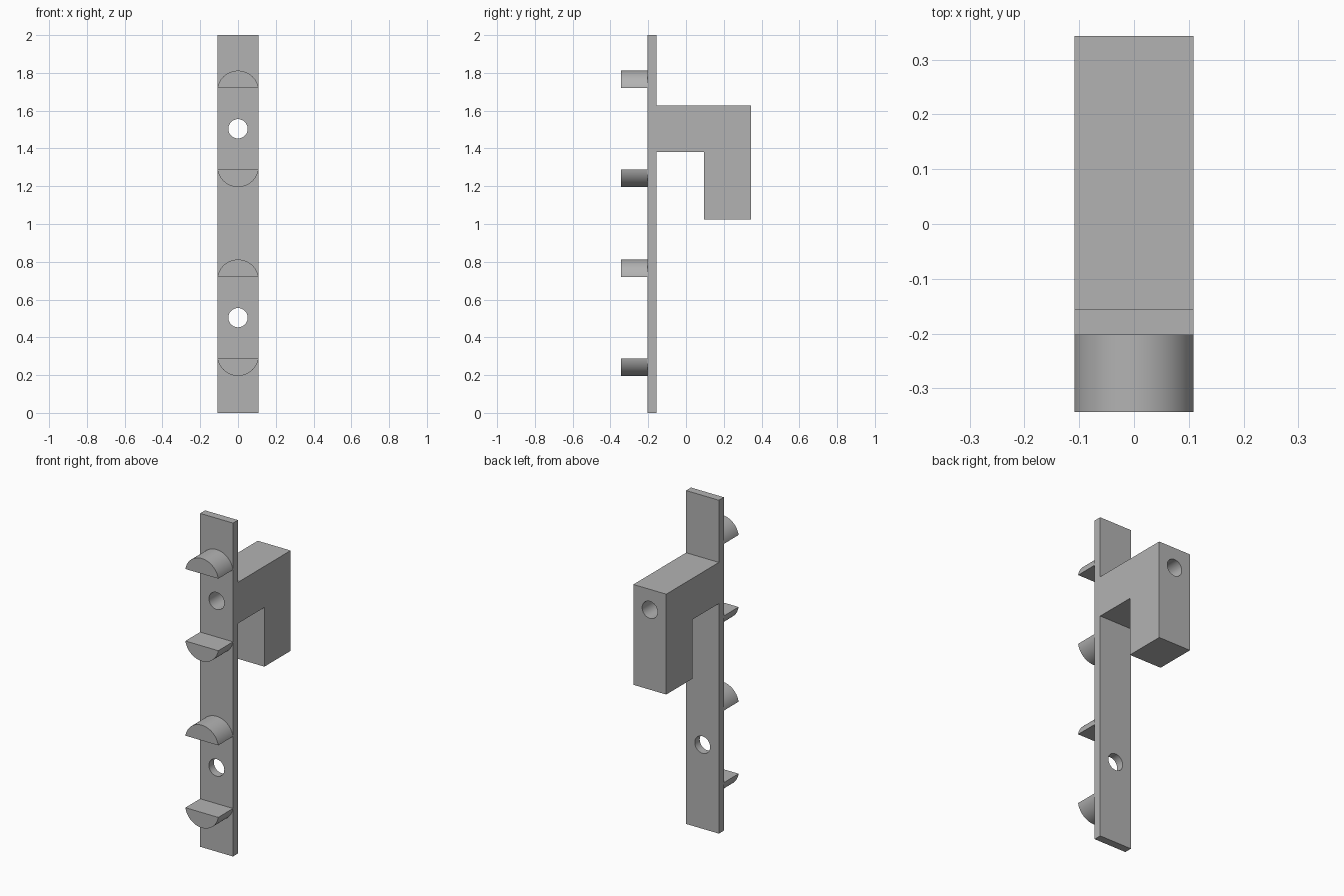
import bpy
import bmesh
import math
from mathutils import Matrix, Vector

cube = bpy.data.objects.get("Cube")
if cube:
    bpy.data.objects.remove(cube, do_unlink=True)

HALF_W = 0.109
FRONT, PLATE_FRONT, PLATE_BACK, BACK = -0.343, -0.203, -0.156, 0.343

grey = bpy.data.materials.new("plain_grey")
grey.use_nodes = True
colour = (0.45, 0.45, 0.45, 1)
grey.diffuse_color = colour
grey.node_tree.nodes["Principled BSDF"].inputs["Base Color"].default_value = colour


def extrude(name, points, sweep):
    """Solid made by sweeping a closed outline along a vector."""
    bm = bmesh.new()
    face = bm.faces.new([bm.verts.new(p) for p in points])
    moved = bmesh.ops.extrude_face_region(bm, geom=[face])["geom"]
    bmesh.ops.translate(bm, vec=Vector(sweep),
                        verts=[v for v in moved if isinstance(v, bmesh.types.BMVert)])
    bmesh.ops.recalc_face_normals(bm, faces=bm.faces)
    mesh = bpy.data.meshes.new(name)
    bm.to_mesh(mesh)
    bm.free()
    mesh.materials.append(grey)
    obj = bpy.data.objects.new(name, mesh)
    bpy.context.collection.objects.link(obj)
    return obj


def smooth(obj):
    bpy.ops.object.select_all(action="DESELECT")
    obj.select_set(True)
    bpy.context.view_layer.objects.active = obj
    bpy.ops.object.shade_smooth_by_angle(angle=math.radians(30))


# Back plate with the hooked arm, as one side profile
profile = [(PLATE_FRONT, 0), (PLATE_BACK, 0), (PLATE_BACK, 1.38), (0.095, 1.38),
           (0.095, 1.025), (BACK, 1.025), (BACK, 1.627), (PLATE_BACK, 1.627),
           (PLATE_BACK, 2), (PLATE_FRONT, 2)]
bracket = extrude("plate_and_hook", [(-HALF_W, y, z) for y, z in profile],
                  (2 * HALF_W, 0, 0))

# Screw holes: the upper one runs through the arm as well
for z in (0.504, 1.504):
    bm = bmesh.new()
    bmesh.ops.create_cone(bm, cap_ends=True, segments=48, radius1=0.051,
                          radius2=0.051, depth=1.2,
                          matrix=Matrix.Translation((0, 0, z))
                          @ Matrix.Rotation(math.pi / 2, 4, "X"))
    mesh = bpy.data.meshes.new("hole_cutter")
    bm.to_mesh(mesh)
    bm.free()
    mesh.materials.append(grey)
    cutter = bpy.data.objects.new("hole_cutter", mesh)
    cutter.hide_render = True
    bpy.context.collection.objects.link(cutter)
    cut = bracket.modifiers.new("hole", "BOOLEAN")
    cut.operation, cut.solver, cut.object = "DIFFERENCE", "EXACT", cutter
    bpy.context.view_layer.objects.active = bracket
    bpy.ops.object.modifier_apply(modifier=cut.name)
    bpy.data.objects.remove(cutter, do_unlink=True)
smooth(bracket)

# Rounded pegs: circle segments in pairs facing away from each hole
RISE = 0.092
radius = (HALF_W ** 2 + RISE ** 2) / (2 * RISE)
spread = math.asin(HALF_W / radius)
STEPS = 32
for level, mid in (("lower", 0.504), ("upper", 1.504)):
    for side, sign in (("top", 1), ("bottom", -1)):
        outline = []
        for i in range(STEPS + 1):
            a = spread * (2 * i / STEPS - 1)
            height = 0.216 + RISE - radius + radius * math.cos(a)
            outline.append((radius * math.sin(a), FRONT, mid + sign * height))
        peg = extrude(f"{level}_{side}_peg", outline, (0, PLATE_FRONT - FRONT, 0))
        smooth(peg)
